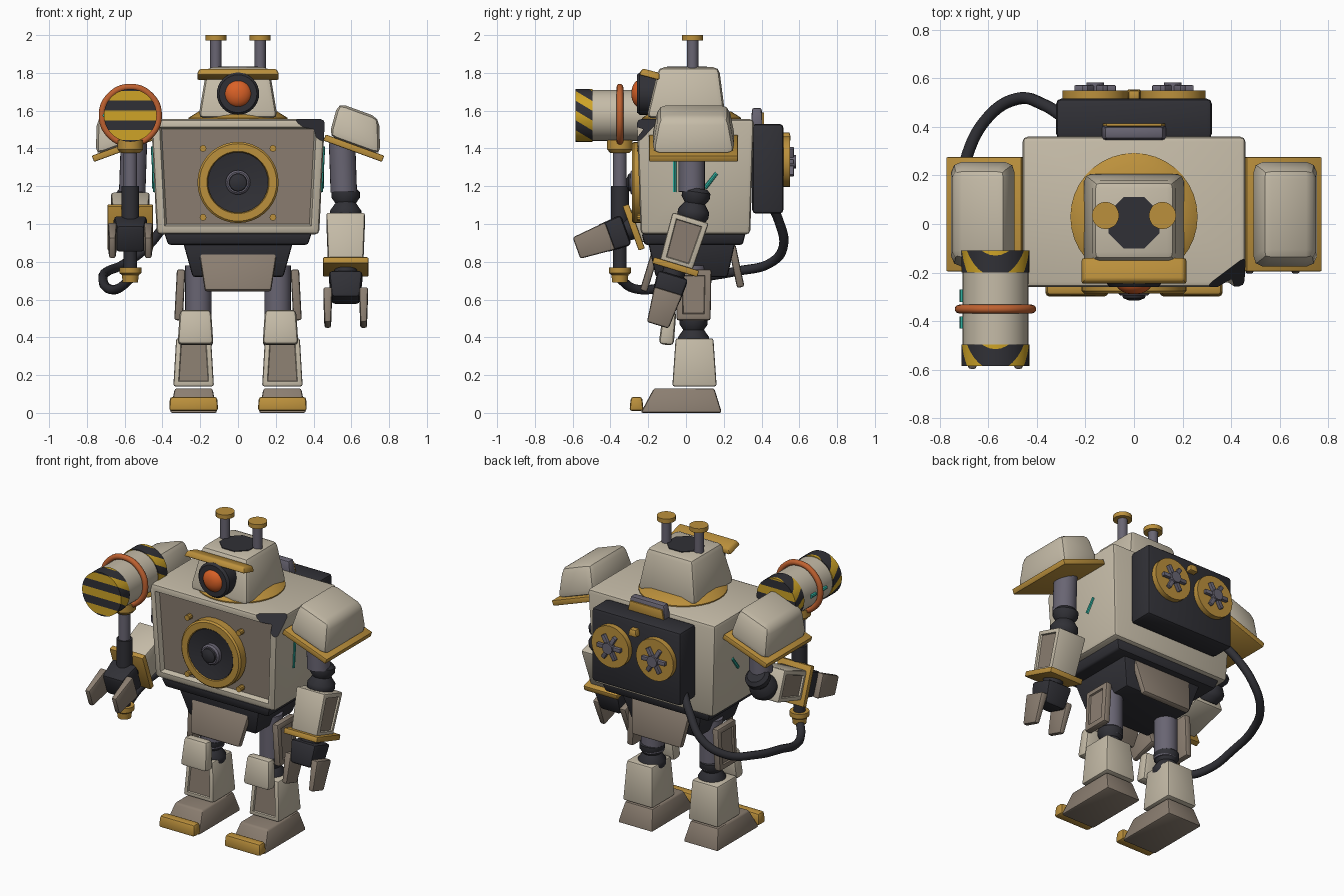
import bpy, bmesh
from math import radians, pi, sin, cos
from mathutils import Matrix, Vector

cube = bpy.data.objects.get("Cube")
if cube:
    bpy.data.objects.remove(cube, do_unlink=True)

# Materials
COLOURS = {
    "cream": (0.56, 0.50, 0.39), "taupe": (0.26, 0.21, 0.165), "gold": (0.50, 0.28, 0.045),
    "yellow": (0.62, 0.37, 0.02), "charcoal": (0.03, 0.03, 0.037), "steel": (0.14, 0.13, 0.17),
    "orange": (0.70, 0.12, 0.02), "copper": (0.52, 0.12, 0.03), "teal": (0.03, 0.45, 0.36),
}
MATS = {}
for label, rgb in COLOURS.items():
    mat = bpy.data.materials.new(label)
    mat.use_nodes = True
    mat.diffuse_color = (*rgb, 1)
    node = next(n for n in mat.node_tree.nodes if n.type == "BSDF_PRINCIPLED")
    node.inputs["Base Color"].default_value = (*rgb, 1)
    MATS[label] = mat


def at(x=0, y=0, z=0, rx=0, ry=0, rz=0):
    turn = Matrix.Rotation(radians(rz), 4, "Z") @ Matrix.Rotation(radians(ry), 4, "Y")
    return Matrix.Translation((x, y, z)) @ turn @ Matrix.Rotation(radians(rx), 4, "X")


def finish(name, bm, colours, place):
    bmesh.ops.recalc_face_normals(bm, faces=bm.faces[:])
    for face in bm.faces:
        face.smooth = True
    for edge in bm.edges:
        edge.smooth = edge.calc_face_angle(0) < radians(35)
    bm.transform(place)
    mesh = bpy.data.meshes.new(name)
    bm.to_mesh(mesh)
    bm.free()
    for colour in colours:
        mesh.materials.append(MATS[colour])
    obj = bpy.data.objects.new(name, mesh)
    bpy.context.collection.objects.link(obj)
    return obj


def block_mesh(bottom, top, height, bevel=0.012, shift=(0, 0), panel=None, rim=0.03, sunk=0.01):
    """Tapered box standing on its origin, with an optional sunken panel on one side."""
    bm = bmesh.new()
    bmesh.ops.create_cube(bm, size=1)
    for v in bm.verts:
        upper = v.co.z > 0
        size = top if upper else bottom
        v.co.x = v.co.x * size[0] + (shift[0] if upper else 0)
        v.co.y = v.co.y * size[1] + (shift[1] if upper else 0)
        v.co.z = height if upper else 0
    bmesh.ops.bevel(bm, geom=bm.edges[:], offset=bevel, segments=2, profile=0.5, affect="EDGES")
    bmesh.ops.recalc_face_normals(bm, faces=bm.faces[:])
    if panel:
        face = max(bm.faces, key=lambda f: f.normal.dot(Vector(panel)) * f.calc_area())
        bmesh.ops.inset_individual(bm, faces=[face], thickness=rim)
        bmesh.ops.inset_individual(bm, faces=[face], thickness=sunk * 0.5, depth=-sunk)
        face.material_index = 1
    return bm


def block(name, colour, place, bottom, top, height, **options):
    return finish(name, block_mesh(bottom, top, height, **options), (colour, "taupe"), place)


def lathe(name, colour, place, profile, sides=28):
    """Closed turned solid around local z from (radius, height) points."""
    bm = bmesh.new()
    points = [(0, profile[0][1]), *profile, (0, profile[-1][1])]
    rings = [[bm.verts.new((r * cos(2 * pi * i / sides), r * sin(2 * pi * i / sides), h))
              for i in range(sides)] for r, h in points]
    for low, high in zip(rings, rings[1:]):
        for i in range(sides):
            j = (i + 1) % sides
            bm.faces.new((low[i], low[j], high[j], high[i]))
    bmesh.ops.remove_doubles(bm, verts=bm.verts[:], dist=1e-5)
    return finish(name, bm, (colour,), place)


def rod(name, colour, place, radius, length, sides=24):
    return lathe(name, colour, place, [(radius, 0), (radius, length)], sides)


def tube(name, colour, points, radius, cyclic=False):
    curve = bpy.data.curves.new(name, "CURVE")
    curve.dimensions = "3D"
    curve.bevel_depth, curve.bevel_resolution, curve.resolution_u = radius, 3, 8
    curve.use_fill_caps = True
    spline = curve.splines.new("BEZIER")
    spline.bezier_points.add(len(points) - 1)
    spline.use_cyclic_u = cyclic
    for knot, co in zip(spline.bezier_points, points):
        knot.co = co
        knot.handle_left_type = knot.handle_right_type = "AUTO"
    curve.materials.append(MATS[colour])
    bpy.context.collection.objects.link(bpy.data.objects.new(name, curve))


BELLOWS = [(0.055, 0.09), (0.075, 0.07), (0.075, 0.04), (0.055, 0.01),
           (0.083, -0.03), (0.083, -0.06), (0.06, -0.1)]
FRONT = (0, -1, 0)

# Torso with a broken upper corner
bm = block_mesh((0.86, 0.58), (0.92, 0.62), 0.61, bevel=0.022, panel=FRONT, rim=0.03, sunk=0.03)
cut = bmesh.ops.bisect_plane(bm, geom=bm.verts[:] + bm.edges[:] + bm.faces[:], clear_outer=True,
                             plane_co=(0.29, -0.31, 0.61), plane_no=(0.6, -0.8, 0.75))
rim_edges = [e for e in cut["geom_cut"] if isinstance(e, bmesh.types.BMEdge)]
for face in bmesh.ops.holes_fill(bm, edges=rim_edges)["faces"]:
    face.material_index = 2
finish("torso", bm, ("cream", "taupe", "charcoal"), at(0, 0.05, 0.945))

# Chest speaker
speaker = at(0, -0.225, 1.22, rx=90)
lathe("speaker_ring", "gold", speaker, [(0.215, 0), (0.215, 0.05), (0.205, 0.06), (0.165, 0.06), (0.155, 0.03)], 36)
lathe("speaker_cone", "charcoal", speaker, [(0.16, 0.02), (0.16, 0.055), (0.06, 0.035)], 36)
lathe("speaker_hub", "steel", speaker, [(0.065, 0.03), (0.065, 0.06), (0.055, 0.07)])
lathe("speaker_cap", "charcoal", speaker, [(0.05, 0.06), (0.045, 0.08), (0.02, 0.09)])
for x in (-0.185, 0.185):
    for z in (1.035, 1.4):
        rod("chest_bolt", "gold", at(x, -0.22, z, rx=90), 0.018, 0.04, 10)

# Waist and skirt
block("waist", "charcoal", at(0, 0.04, 0.89), (0.74, 0.52), (0.78, 0.55), 0.06)
block("pelvis", "charcoal", at(0, 0.03, 0.72), (0.48, 0.38), (0.58, 0.46), 0.18)
block("front_skirt", "taupe", at(0, -0.225, 0.645, rx=-17), (0.35, 0.04), (0.42, 0.04), 0.24)
block("back_skirt", "taupe", at(0, 0.29, 0.665, rx=12), (0.35, 0.04), (0.42, 0.04), 0.23)

# Head
lathe("neck_ring", "gold", at(0, 0.03, 1.55), [(0.262, 0), (0.262, 0.012), (0.21, 0.045)], 36)
block("head", "cream", at(0, 0, 1.56), (0.42, 0.42), (0.33, 0.32), 0.27, bevel=0.03, shift=(0, 0.015))
block("brow", "gold", at(0, -0.195, 1.775, rx=-15), (0.44, 0.115), (0.41, 0.095), 0.038)
eye = at(0, -0.15, 1.69, rx=90)
lathe("eye_socket", "charcoal", eye, [(0.112, 0), (0.112, 0.095), (0.1, 0.11), (0.078, 0.11)], 32)
lathe("eye", "orange", eye, [(0.075 * cos(a * pi / 14), 0.09 + 0.05 * sin(a * pi / 14)) for a in range(7)])
rod("head_hatch", "charcoal", at(0, 0.005, 1.826, rz=22.5) @ Matrix.Scale(0.95, 4), 0.12, 0.009, 8)
for x in (-0.117, 0.117):
    rod("antenna", "steel", at(x, 0.035, 1.8), 0.03, 0.18, 16)
    rod("antenna_cap", "gold", at(x, 0.035, 1.972), 0.056, 0.028, 20)

# Backpack, handle and fans
block("backpack", "charcoal", at(0, 0.433, 1.055), (0.64, 0.165), (0.64, 0.165), 0.475, bevel=0.02)
block("pack_handle", "steel", at(0, 0.375, 1.51), (0.27, 0.065), (0.24, 0.05), 0.105)
block("handle_plate", "gold", at(0, 0.408, 1.52), (0.26, 0.012), (0.23, 0.012), 0.07, bevel=0.004)
block("pack_lamp", "gold", at(0, 0.53, 1.44), (0.06, 0.05), (0.045, 0.04), 0.045, bevel=0.008)
for x in (-0.16, 0.16):
    rod("fan_disc", "gold", at(x, 0.505, 1.33, rx=-90), 0.134, 0.045, 28)
    rod("fan_hub", "steel", at(x, 0.54, 1.33, rx=-90), 0.036, 0.042, 12)
    for turn in (0, 60, 120):
        blade = at(x, 0.545, 1.33, rx=-90) @ at(rz=turn)
        block("fan_blade", "steel", blade, (0.17, 0.026), (0.17, 0.026), 0.026, bevel=0.004)

# Legs, arms and shoulders
for side, label, bend in ((1, "left", -17), (-1, "right", -70)):
    leg = at(side * 0.235, 0, 0)
    thigh = at(side * 0.21, 0.04, 0.46)
    rod(label + "_thigh", "steel", thigh, 0.07, 0.32)
    lathe(label + "_knee_joint", "charcoal", at(side * 0.215, 0.04, 0.43), BELLOWS)
    block(label + "_thigh_guard", "taupe", at(side * 0.315, 0.04, 0.49, ry=side * -3),
          (0.045, 0.18), (0.045, 0.19), 0.27, panel=(side, 0, 0))
    block(label + "_shin", "cream", leg @ at(0, 0.045, 0.14), (0.215, 0.235), (0.185, 0.2), 0.255,
          panel=FRONT, rim=0.02)
    block(label + "_knee_plate", "cream", leg @ at(-side * 0.01, -0.105, 0.36, rx=-6),
          (0.19, 0.08), (0.165, 0.07), 0.185, bevel=0.022)
    block(label + "_foot", "taupe", leg @ at(0, -0.025, 0), (0.25, 0.43), (0.2, 0.32), 0.13, shift=(0, 0.015))
    block(label + "_toe", "gold", leg @ at(0, -0.262, 0.01), (0.26, 0.075), (0.25, 0.06), 0.075, bevel=0.015)

    shoulder = at(side * 0.607, 0.04, 1.385, ry=side * 20)
    block(label + "_shoulder_rim", "gold", shoulder, (0.33, 0.47), (0.33, 0.47), 0.035, bevel=0.006)
    block(label + "_shoulder_pad", "cream", shoulder @ at(0, 0, 0.03), (0.29, 0.445), (0.23, 0.37), 0.185,
          bevel=0.04, shift=(side * -0.045, 0))
    rod(label + "_upper_arm", "steel", at(side * 0.56, 0.03, 1.17, ry=side * -2), 0.07, 0.26)
    elbow = at(side * 0.57, 0.045, 1.1)
    lathe(label + "_elbow", "charcoal", elbow @ at(rx=bend / 2), BELLOWS)
    arm = elbow @ at(rx=bend)
    block(label + "_forearm", "cream", arm @ at(0, 0, -0.335), (0.185, 0.18), (0.205, 0.2), 0.265,
          panel=(side, 0, 0), rim=0.022)
    block(label + "_cuff", "gold", arm @ at(0, 0, -0.36), (0.24, 0.25), (0.24, 0.25), 0.035, bevel=0.006)
    rod(label + "_wrist", "charcoal", arm @ at(0, 0, -0.4), 0.06, 0.06)
    block(label + "_hand", "charcoal", arm @ at(0, 0, -0.53), (0.15, 0.15), (0.18, 0.17), 0.145, bevel=0.02)
    for edge in (-0.095, 0.095):
        block(label + "_finger", "taupe", arm @ at(edge, 0, -0.665), (0.035, 0.12), (0.048, 0.155), 0.19)

    # Glowing side rods
    rod(label + "_side_rod", "teal", at(side * 0.438, -0.06, 1.17, ry=side * 3), 0.011, 0.24, 8)
    rod(label + "_slant_rod", "teal", at(side * 0.443, 0.1, 1.19, rx=-38), 0.011, 0.1, 8)

# Hammer
HX, HY, HZ = -0.57, -0.35, 1.575
lathe("hammer_pommel", "gold", at(HX, HY, 0.69), [(0.04, 0), (0.045, 0.04), (0.058, 0.05), (0.058, 0.08)])
rod("hammer_lower_grip", "charcoal", at(HX, HY, 0.76), 0.036, 0.25)
rod("hammer_grip", "charcoal", at(HX, HY, 1.0), 0.047, 0.2)
rod("hammer_shaft", "steel", at(HX, HY, 1.19), 0.036, 0.22)
lathe("hammer_collar", "gold", at(HX, HY, 1.375), [(0.05, 0), (0.068, 0.02), (0.068, 0.07)])
rod("hammer_barrel", "cream", at(HX, -0.18, HZ, rx=90), 0.135, 0.34, 36)
tube("hammer_ring", "copper", [(HX + 0.15 * cos(i * pi / 4), HY, HZ + 0.15 * sin(i * pi / 4))
                               for i in range(8)], 0.018, True)
for y in (-0.38, -0.27):
    rod("hammer_light", "teal", at(HX - 0.135, y, HZ, rx=90), 0.012, 0.05, 8)

# Hazard bands, striped by slanted cutting planes
STRIPE, SLANT = 0.052, Vector((0, 0.6, 1))
for name, start in (("front_hazard_band", -0.585), ("back_hazard_band", -0.2)):
    bm = bmesh.new()
    bmesh.ops.create_cone(bm, cap_ends=True, segments=36, radius1=0.14, radius2=0.14, depth=0.09,
                          matrix=at(0, 0.045, 0, rx=90))
    for k in range(-5, 6):
        bmesh.ops.bisect_plane(bm, geom=bm.verts[:] + bm.edges[:] + bm.faces[:],
                               plane_co=SLANT * ((k + 0.5) * STRIPE / SLANT.length_squared), plane_no=SLANT)
    for face in bm.faces:
        face.material_index = round(face.calc_center_median().dot(SLANT) / STRIPE) % 2
    finish(name, bm, ("yellow", "charcoal"), at(HX, start, HZ))

# Hose from backpack to hammer
tube("hose", "charcoal", [(-0.29, 0.44, 1.12), (-0.37, 0.49, 1.02), (-0.48, 0.515, 0.88), (-0.6, 0.44, 0.79),
                          (-0.69, 0.27, 0.75), (-0.715, 0.05, 0.71), (-0.69, -0.14, 0.66),
                          (-0.63, -0.28, 0.66), (HX, HY, 0.71)], 0.025)
